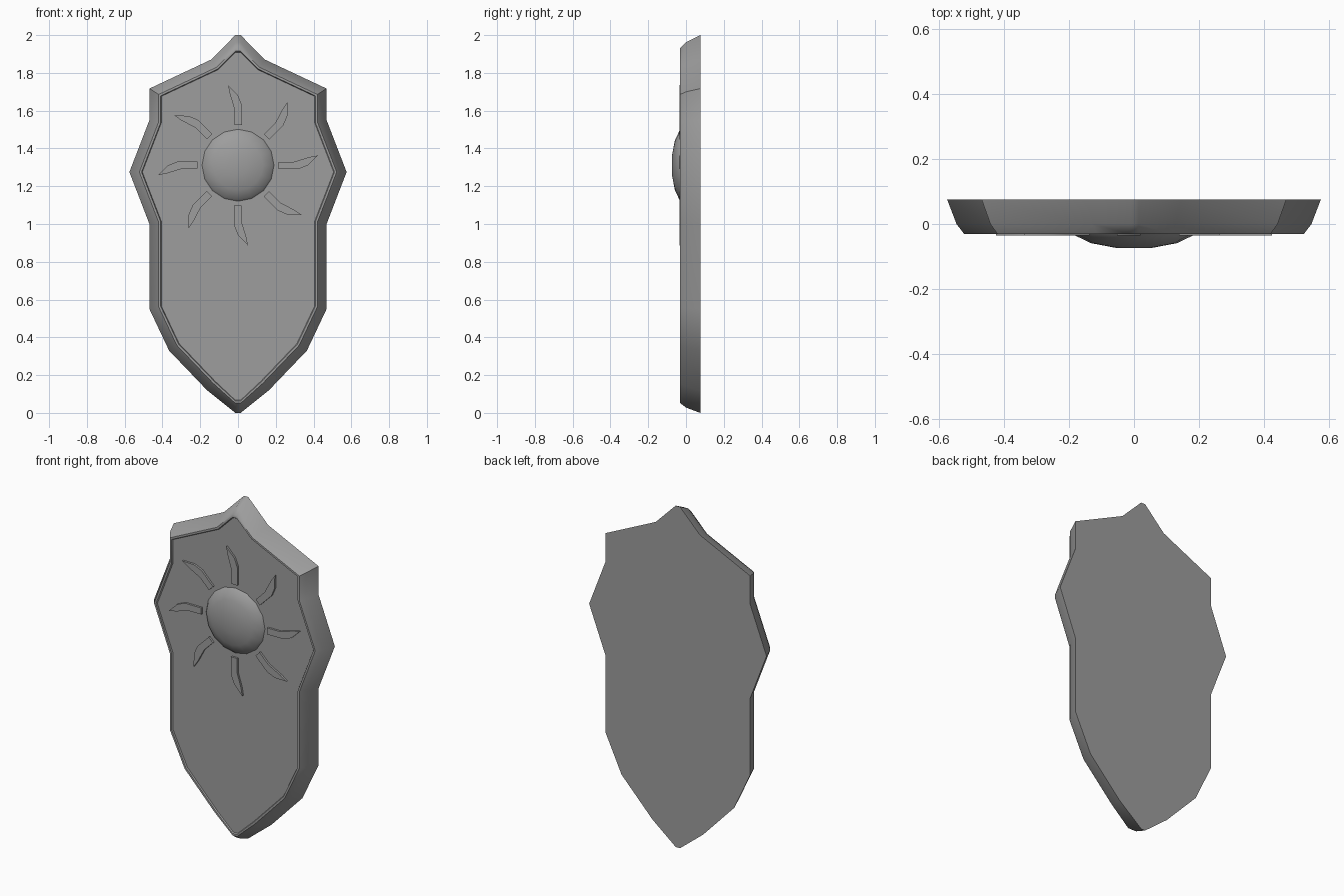
import bpy, bmesh
from math import cos, sin, pi, radians
from mathutils import Vector

if "Cube" in bpy.data.objects:
    bpy.data.objects.remove(bpy.data.objects["Cube"])

GREY = bpy.data.materials.new("dark_grey")
GREY.diffuse_color = (0.34, 0.34, 0.34, 1)
GREY.use_nodes = True
GREY.node_tree.nodes["Principled BSDF"].inputs["Base Color"].default_value = GREY.diffuse_color


def finish(name, bm, angle=46):
    bmesh.ops.recalc_face_normals(bm, faces=bm.faces)
    mesh = bpy.data.meshes.new(name)
    bm.to_mesh(mesh)
    bm.free()
    mesh.materials.append(GREY)
    ob = bpy.data.objects.new(name, mesh)
    bpy.context.collection.objects.link(ob)
    bpy.ops.object.select_all(action='DESELECT')
    ob.select_set(True)
    bpy.context.view_layer.objects.active = ob
    bpy.ops.object.shade_smooth_by_angle(angle=radians(angle))


# Right half of the shield outline, top tip to bottom tip
HALF = [Vector(p) for p in [
    (0.014, 2.0), (0.143, 1.87), (0.469, 1.717), (0.469, 1.55), (0.575, 1.275),
    (0.469, 1.0), (0.469, 0.55), (0.365, 0.33), (0.164, 0.12), (0.014, 0.0)]]


def inset_loop(d):
    """Mitred inset of the half outline, mirrored to a closed loop."""
    normals = []
    for a, b in zip(HALF, HALF[1:]):
        t = (b - a).normalized()
        normals.append(Vector((-t.y, t.x)))
    pts = [HALF[0] - Vector((0, d / normals[0].y))]
    for p, n1, n2 in zip(HALF[1:-1], normals, normals[1:]):
        pts.append(p - d * (n1 + n2) / (1 + n1.dot(n2)))
    pts.append(HALF[-1] - Vector((0, 0.82 * d / normals[-1].y)))
    return pts + [Vector((-p.x, p.y)) for p in reversed(pts)]


def skin(bm, rings):
    """Quads between successive closed rings of vertices."""
    for a, b in zip(rings, rings[1:]):
        for i in range(len(a)):
            j = (i + 1) % len(a)
            bm.faces.new((a[i], a[j], b[j], b[i]))


# Shield body: back, bevelled rim, small step, recessed panel
bm = bmesh.new()
rings = [[bm.verts.new((p.x, y, p.y)) for p in inset_loop(d)]
         for d, y in [(0, 0.0755), (0.027, 0.0), (0.049, -0.031),
                      (0.060, -0.031), (0.064, -0.023)]]
skin(bm, rings)
bm.faces.new(rings[0])
bm.faces.new(rings[-1])
finish("shield_body", bm)

# Central boss: shallow smooth dome
SUN_Z = 1.311
SEGS = 16
bm = bmesh.new()
rings = [[bm.verts.new((r * cos(2 * pi * k / SEGS), y, SUN_Z + r * sin(2 * pi * k / SEGS)))
          for k in range(SEGS)]
         for r, y in [(0.193, -0.020), (0.180, -0.036), (0.132, -0.059), (0.055, -0.0735)]]
skin(bm, rings)
bm.faces.new(rings[0])
pole = bm.verts.new((0, -0.0745, SUN_Z))
for i in range(SEGS):
    bm.faces.new((rings[-1][i], rings[-1][(i + 1) % SEGS], pole))
finish("sun_boss", bm)

# Eight curved rays around the boss
RAY = [(0.020, 0.214), (0.020, 0.32), (0.0, 0.37), (-0.052, 0.424),
       (-0.044, 0.38), (-0.018, 0.295), (-0.018, 0.214)]
for k in range(8):
    c, s = cos(k * pi / 4), sin(k * pi / 4)
    bm = bmesh.new()
    front, back = [[bm.verts.new((x * c - r * s, y, SUN_Z + x * s + r * c))
                    for x, r in RAY] for y in (-0.035, -0.018)]
    skin(bm, [front, back])
    bm.faces.new(front)
    bm.faces.new(back)
    finish(f"sun_ray_{k + 1}", bm, 30)
